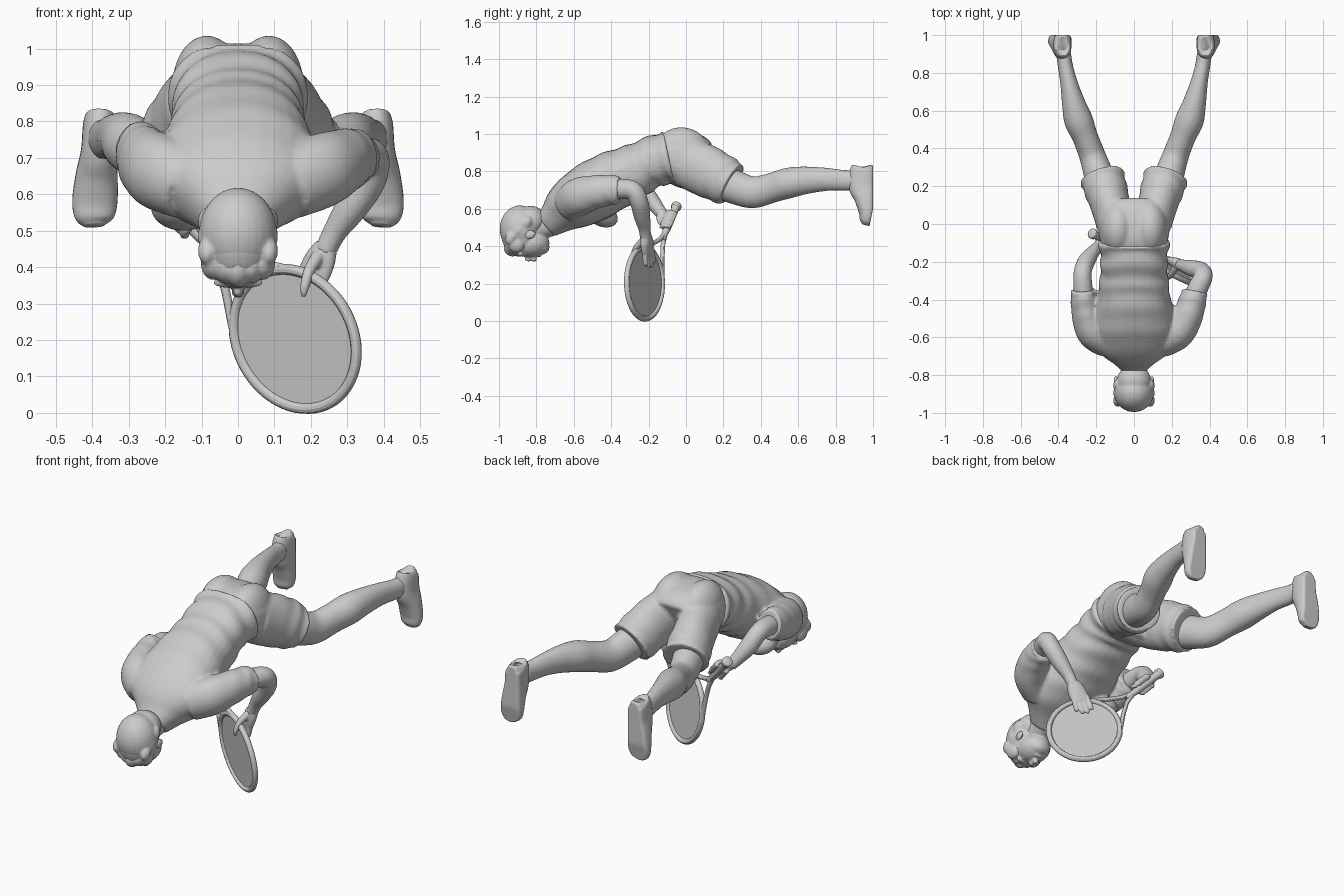
import bpy, bmesh, math
from mathutils import Vector as V, Matrix

if "Cube" in bpy.data.objects:
    bpy.data.objects.remove(bpy.data.objects["Cube"])


def loft(bm, secs, up=(0, 0, 1), fold=0.0, sub=6, n=28, e=1.0):
    """Closed smooth tube through sections (x, y, z, half width, half height);
    e < 1 squares the outline, fold adds creases growing towards the end."""
    s = [secs[0]] + list(secs) + [secs[-1]]
    pts = []
    for i in range(1, len(s) - 2):
        for k in range(sub):
            t = k / sub
            pts.append([0.5 * (2 * b + (c - a) * t + (2 * a - 5 * b + 4 * c - d) * t * t
                               + (3 * b - a - 3 * c + d) * t ** 3)
                        for a, b, c, d in zip(s[i - 1], s[i], s[i + 1], s[i + 2])])
    pts.append(list(secs[-1]))
    rings = []
    for i, p in enumerate(pts):
        t = V(pts[min(i + 1, len(pts) - 1)][:3]) - V(pts[max(i - 1, 0)][:3])
        side = t.cross(V(up)).normalized()
        v = side.cross(t).normalized()
        ring = []
        for k in range(n):
            a = 2 * math.pi * k / n
            f = fold * (i / len(pts)) ** 2 * math.sin(1.1 * i + 1.6 * math.cos(2 * a) + .6 * math.sin(a))
            c, d = (math.copysign(abs(q) ** e, q) for q in (math.cos(a), math.sin(a)))
            ring.append(bm.verts.new(V(p[:3]) + side * (p[3] + f) * c + v * (p[4] + f) * d))
        rings.append(ring)
    faces = [bm.faces.new(rings[0]), bm.faces.new(rings[-1])]
    for r0, r1 in zip(rings, rings[1:]):
        for k in range(n):
            faces.append(bm.faces.new((r0[k], r0[(k + 1) % n], r1[(k + 1) % n], r1[k])))
    bmesh.ops.recalc_face_normals(bm, faces=faces)


def ball(bm, loc, rad, tilt=0.0):
    m = Matrix.Translation(loc) @ Matrix.Rotation(tilt, 4, 'X') @ Matrix.Diagonal((*rad, 1))
    bmesh.ops.create_uvsphere(bm, u_segments=28, v_segments=18, radius=1, matrix=m)


def finish(name, bm, voxel=0.0, smooth=3, mirror=False):
    me = bpy.data.meshes.new(name)
    bm.to_mesh(me)
    bm.free()
    ob = bpy.data.objects.new(name, me)
    bpy.context.collection.objects.link(ob)
    if voxel:
        r = ob.modifiers.new("fuse", 'REMESH')
        r.mode, r.voxel_size, r.use_smooth_shade = 'VOXEL', voxel, True
        sm = ob.modifiers.new("soften", 'SMOOTH')
        sm.iterations = smooth
    if mirror:
        ob.modifiers.new("other_side", 'MIRROR')
    for p in me.polygons:
        p.use_smooth = True
    return ob


# Shirt: torso and both sleeves fused together
bm = bmesh.new()
loft(bm, [(0, -.75, .505, .075, .07), (0, -.70, .55, .13, .095), (0, -.63, .61, .21, .135),
          (0, -.52, .68, .222, .16), (0, -.40, .745, .195, .16), (0, -.28, .80, .18, .145),
          (0, -.18, .85, .178, .135), (0, -.09, .872, .19, .145)], fold=.008, e=.88)
loft(bm, [(.14, -.62, .63, .09, .10), (.23, -.57, .665, .092, .102), (.285, -.48, .69, .082, .09),
          (.312, -.40, .70, .072, .08), (.322, -.355, .70, .068, .076)], fold=.004)
loft(bm, [(-.14, -.62, .63, .09, .10), (-.215, -.57, .66, .09, .105), (-.25, -.48, .685, .08, .1),
          (-.265, -.40, .71, .07, .088), (-.268, -.35, .72, .066, .084)], fold=.004)
ball(bm, (-.15, -.45, .565), (.09, .09, .06), -.4)
finish("shirt", bm, .009, 4)

# Shorts: pelvis, buttocks and two leg tubes
bm = bmesh.new()
loft(bm, [(0, -.14, .86, .165, .125), (0, -.06, .87, .185, .145), (0, .04, .85, .192, .15),
          (0, .09, .83, .17, .12)], e=.8)
for s in (-1, 1):
    ball(bm, (s * .085, -.02, .9), (.095, .15, .135), -.2)
    loft(bm, [(s * .1, .0, .845, .1, .13), (s * .122, .09, .81, .105, .14),
              (s * .148, .18, .765, .114, .132), (s * .168, .245, .73, .118, .122)], fold=.007)
finish("shorts", bm, .009, 3)

# Bare legs
bm = bmesh.new()
loft(bm, [(.16, .18, .75, .085, .095), (.19, .27, .712, .078, .09), (.22, .36, .688, .07, .085),
          (.258, .46, .712, .068, .08), (.294, .55, .738, .076, .082), (.32, .64, .752, .062, .074),
          (.345, .75, .757, .046, .062), (.364, .84, .752, .04, .056), (.374, .91, .752, .04, .055)])
finish("legs", bm, .009, 3, mirror=True)

# Shoes with a flat sole facing backwards
bm = bmesh.new()
loft(bm, [(.378, .955, .826, .02, .03), (.378, .955, .82, .036, .06), (.379, .95, .795, .046, .075),
          (.381, .948, .72, .05, .078), (.388, .962, .65, .058, .06), (.393, .97, .58, .062, .046),
          (.395, .965, .535, .053, .036), (.394, .96, .514, .028, .02)], up=(0, 1, 0), e=.9)
for v in bm.verts:
    v.co.y = min(v.co.y, 1.0 - max(0, .6 - v.co.z) * .2)
finish("shoes", bm, mirror=True)

# Head with jaw, nose, brow, ears and neck; the face looks down
bm = bmesh.new()
ball(bm, (0, -.885, .475), (.1, .105, .132))
ball(bm, (0, -.83, .415), (.085, .1, .075))
ball(bm, (0, -.775, .395), (.058, .045, .04))
ball(bm, (0, -.83, .34), (.014, .035, .02), .35)
ball(bm, (0, -.812, .332), (.018, .014, .017))
ball(bm, (0, -.785, .352), (.028, .012, .01))
for s in (-1, 1):
    ball(bm, (s * .096, -.83, .462), (.01, .027, .022), .5)
    ball(bm, (s * .035, -.885, .358), (.034, .012, .014))
    ball(bm, (s * .035, -.862, .36), (.016, .012, .01))
loft(bm, [(0, -.85, .48, .06, .07), (0, -.78, .505, .065, .07), (0, -.71, .535, .075, .076),
          (0, -.64, .58, .09, .08)])
finish("head", bm, .005, 4)

# Hair: skull cap with soft locks and a fringe over the forehead
bm = bmesh.new()
ball(bm, (0, -.888, .492), (.107, .108, .126))
ball(bm, (0, -.83, .535), (.09, .085, .08))
for i in range(5):
    x = (i - 2) * .034
    ball(bm, (x, -.928 + abs(x) * .3, .39 + abs(x) * .3), (.034, .048, .045), -.5)
for s in (-1, 1):
    for i in range(3):
        ball(bm, (s * .085, -.935 + i * .04, .445 + i * .04), (.025, .03, .04), -.5)
finish("hair", bm, .006, 5)

# Bare arms, bent at the elbow
bm = bmesh.new()
loft(bm, [(.29, -.45, .695, .055, .055), (.338, -.34, .705, .054, .054), (.366, -.28, .695, .05, .05),
          (.355, -.25, .635, .049, .049), (.308, -.235, .56, .044, .044), (.265, -.222, .495, .033, .033),
          (.238, -.215, .44, .03, .03)], up=(-.72, .32, .49))
finish("left_arm", bm, .007, 3)
bm = bmesh.new()
loft(bm, [(-.26, -.45, .70, .055, .055), (-.272, -.31, .722, .05, .05), (-.27, -.245, .71, .047, .047),
          (-.25, -.195, .655, .046, .046), (-.218, -.15, .60, .036, .036),
          (-.19, -.12, .56, .03, .03)], up=(1, 0, .2))
finish("right_arm", bm, .007, 3)

# Racket frame of reference: A along the handle, B across, N out of the string bed
C = V((.157, -.222, .203))
A = V((-.647, .293, .707)).normalized()
N = A.cross(V((.6, -.42, .68))).normalized()
B = N.cross(A)
at = lambda a, b, n=0.0: C + A * a + B * b + N * n


def sec(a, b, n, r):
    return (*at(a, b, n), r, r)


# Left hand resting on the rim: fingers behind the strings, thumb in front
bm = bmesh.new()
loft(bm, [(.245, -.215, .46, .028, .031), (.228, -.21, .425, .028, .046),
          (.21, -.205, .385, .023, .05), (.198, -.2, .355, .016, .044)], up=(.75, -.5, -.3))
for i in range(4):
    o = V((.75, -.5, -.3)).normalized() * (i - 1.5) * .023
    L = (.08, .095, .09, .07)[i]
    p = V((.203, -.202, .375)) + o
    d = V((-.3, .1, -.92)).normalized()
    loft(bm, [(*(p + d * L * t + o * t * .2), r, r) for t, r in
              ((0, .015), (.5, .014), (.9, .012), (1.05, .005))], up=(1, 0, 0), n=12)
loft(bm, [(.22, -.23, .43, .02, .02), (.196, -.268, .39, .016, .016),
          (.183, -.283, .345, .013, .013), (.18, -.28, .318, .006, .006)], up=(1, 0, 0), n=12)
finish("left_hand", bm, .005, 2)

# Right hand wrapped round the grip
bm = bmesh.new()
w = V((-.2, -.13, .575))
g = at(.47, 0, -.022)
loft(bm, [(*w, .028, .03), (*w.lerp(g, .5), .026, .044), (*g, .02, .046),
          (*(g + (g - w) * .15), .012, .036)], up=A)
for i in range(4):
    loft(bm, [sec(.435 + i * .023, .032 * math.cos(q), .032 * math.sin(q), .0135)
              for q in [math.pi * (1.1 + .33 * k) for k in range(5)]], up=A, n=12)
loft(bm, [sec(.41, .02, -.025, .014), sec(.405, .03, .005, .012), sec(.41, .01, .028, .01)], up=A, n=12)
finish("right_hand", bm, .005, 2)


# Racket parts
def tube(name, pts, r, cyclic=False):
    cu = bpy.data.curves.new(name, 'CURVE')
    cu.dimensions, cu.bevel_depth, cu.bevel_resolution, cu.use_fill_caps = '3D', r, 4, True
    sp = cu.splines.new('POLY')
    sp.points.add(len(pts) - 1)
    for q, p in zip(sp.points, pts):
        q.co = (*p, 1)
    sp.use_cyclic_u = cyclic
    ob = bpy.data.objects.new(name, cu)
    bpy.context.collection.objects.link(ob)
    bpy.ops.object.select_all(action='DESELECT')
    ob.select_set(True)
    bpy.context.view_layer.objects.active = ob
    bpy.ops.object.convert(target='MESH')
    bpy.ops.object.shade_smooth_by_angle()


oval = [(.205 * math.cos(t), .178 * math.sin(t)) for t in [2 * math.pi * k / 64 for k in range(64)]]
tube("racket_rim", [at(a, b) for a, b in oval], .015, True)
for side, s in (("upper", 1), ("lower", -1)):
    tube("racket_throat_" + side, [at(.10, s * .155), at(.17, s * .11), at(.24, s * .06),
                                   at(.31, s * .02), at(.36, s * .008)], .012)
bm = bmesh.new()
loft(bm, [sec(.33, 0, 0, .016), sec(.38, 0, 0, .017), sec(.42, 0, 0, .02), sec(.55, 0, 0, .021),
          sec(.57, 0, 0, .027), sec(.59, 0, 0, .027), sec(.597, 0, 0, .018)], up=N, n=20)
finish("racket_grip", bm)

# String bed as a thin plate
bm = bmesh.new()
lo, hi = ([bm.verts.new(at(a, b, n)) for a, b in oval] for n in (-.004, .004))
bm.faces.new(lo[::-1])
bm.faces.new(hi)
for k in range(64):
    bm.faces.new((lo[k], lo[(k + 1) % 64], hi[(k + 1) % 64], hi[k]))
bmesh.ops.recalc_face_normals(bm, faces=bm.faces[:])
ob = finish("racket_strings", bm)
for p in ob.data.polygons:
    p.use_smooth = False
